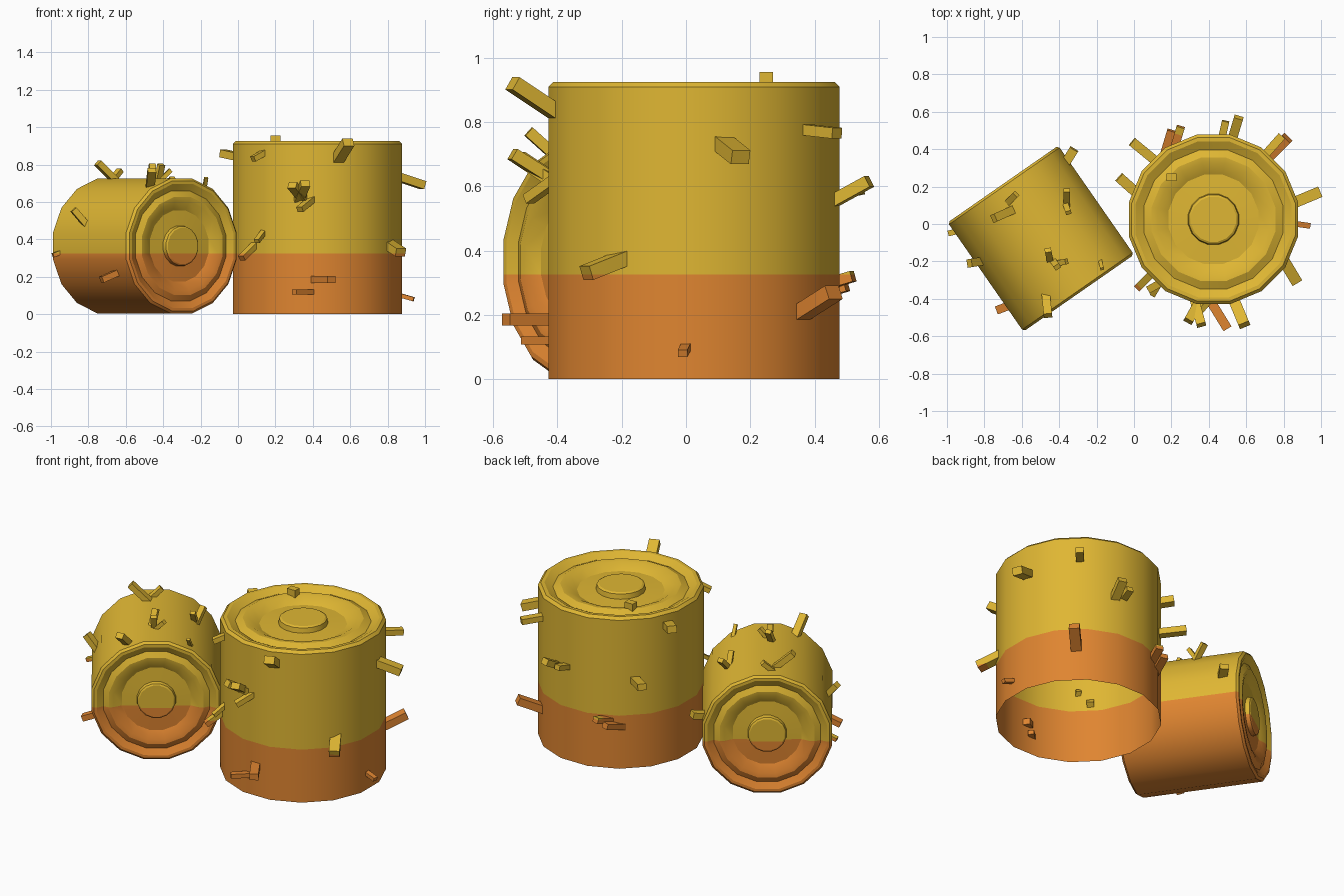
import bpy, bmesh, math
from mathutils import Vector, Matrix

if "Cube" in bpy.data.objects:
    bpy.data.objects.remove(bpy.data.objects["Cube"])

SPLIT = 0.325   # height where the orange base meets the yellow top
SIDES = 16


def material(name, rgb):
    m = bpy.data.materials.new(name)
    m.diffuse_color = (*rgb, 1)
    m.use_nodes = True
    m.node_tree.nodes["Principled BSDF"].inputs["Base Color"].default_value = m.diffuse_color
    return m


yellow = material("straw_yellow", (0.74, 0.47, 0.033))
orange = material("straw_orange", (0.74, 0.235, 0.03))

# End cap relief: radius and depth as fractions of the bale radius
CAP = [(1.0, -0.035), (0.965, 0.0), (0.92, 0.0), (0.82, -0.055), (0.73, -0.012),
       (0.66, -0.02), (0.53, -0.09), (0.30, -0.08), (0.29, -0.015), (0.265, 0.0)]


def finish(bm, name, smooth):
    """Cut the world-space mesh at the colour line and colour by height."""
    bmesh.ops.bisect_plane(bm, geom=bm.verts[:] + bm.edges[:] + bm.faces[:],
                           plane_co=(0, 0, SPLIT), plane_no=(0, 0, 1), dist=1e-5)
    for f in bm.faces:
        f.material_index = 0 if f.calc_center_median().z > SPLIT else 1
    me = bpy.data.meshes.new(name)
    bm.to_mesh(me)
    bm.free()
    me.materials.append(yellow)
    me.materials.append(orange)
    ob = bpy.data.objects.new(name, me)
    bpy.context.collection.objects.link(ob)
    if smooth:
        bpy.context.view_layer.objects.active = ob
        ob.select_set(True)
        bpy.ops.object.shade_smooth_by_angle(angle=math.radians(25))
        ob.select_set(False)
    return ob


def bale(name, radius, length, matrix, both_ends):
    """Faceted roll along local z with a rippled cap on one or both ends."""
    circ = radius / math.cos(math.pi / SIDES)
    top = [(r * circ, length / 2 + d * radius) for r, d in CAP]
    if both_ends:
        profile = [(r, -z) for r, z in reversed(top)] + top
    else:
        profile = [(circ, -length / 2)] + top
    bm = bmesh.new()
    rings = []
    for r, z in profile:
        rings.append([bm.verts.new((r * math.cos(a), r * math.sin(a), z))
                      for a in [(i + 0.5) * math.tau / SIDES for i in range(SIDES)]])
    for lo, hi in zip(rings, rings[1:]):
        for i in range(SIDES):
            j = (i + 1) % SIDES
            bm.faces.new((lo[i], lo[j], hi[j], hi[i]))
    bm.faces.new(rings[-1])
    if both_ends:
        bm.faces.new(rings[0][::-1])
    bmesh.ops.transform(bm, matrix=matrix, verts=bm.verts[:])
    return finish(bm, name, True)


def straws(name, rows):
    """Loose stalks: boxes from a root inside the bale to a tip outside."""
    bm = bmesh.new()
    for *p, w in rows:
        root, tip = Vector(p[:3]), Vector(p[3:])
        d = (tip - root).normalized()
        root = root - d * 0.03
        mat = (Matrix.Translation((root + tip) / 2)
               @ d.to_track_quat('Z', 'Y').to_matrix().to_4x4()
               @ Matrix.Diagonal((w, w * 0.75, (tip - root).length, 1)))
        bmesh.ops.create_cube(bm, size=1, matrix=mat)
    return finish(bm, name, False)


# Standing bale, open underneath
bale("standing_bale", 0.453, 0.925, Matrix.Translation((0.425, 0.025, 0.4625)), False)

# Lying bale, axis turned in the ground plane
axis = Vector((0.57, -0.82, 0)).normalized()
side = Vector((0, 0, 1)).cross(axis)
rot = Matrix((side, Vector((0, 0, 1)), -axis)).transposed().to_4x4()
bale("lying_bale", 0.36, 0.71,
     Matrix.Translation((-0.498, -0.078, 0.365)) @ rot, True)

# Stalks on the standing bale: root, tip, width
straws("standing_bale_straws", [
    (.54, -.42, .84, .59, -.54, .92, .06), (.87, .12, .73, .99, .17, .69, .06),
    (.71, .35, .20, .82, .46, .27, .06), (.71, .38, .775, .79, .47, .765, .045),
    (.53, .47, .56, .56, .57, .615, .05), (.47, .46, .57, .49, .55, .59, .04),
    (.22, .42, .29, .25, .52, .32, .045), (.17, .40, .26, .20, .50, .29, .045),
    (.10, .35, .54, -.01, .44, .56, .05), (.01, .17, .84, -.08, .25, .86, .055),
    (.87, .0, .10, .94, -.01, .08, .03), (.81, -.21, .37, .87, -.31, .33, .06),
    (.42, -.43, .185, .50, -.56, .185, .05), (.39, -.42, .12, .30, -.50, .12, .035)])
straws("standing_bale_front_straws", [
    (.34, -.43, .63, .29, -.52, .69, .05), (.33, -.43, .63, .36, -.54, .70, .05),
    (.39, -.42, .61, .33, -.49, .56, .04), (.15, -.31, .87, .08, -.35, .83, .04),
    (.13, -.33, .43, .10, -.38, .39, .03), (.08, -.28, .36, .02, -.34, .30, .04),
    (.20, .25, .90, .20, .25, .955, .055)])

# Stalks on the lying bale: root, tip, width
straws("lying_bale_straws", [
    (-.37, .32, .44, -.32, .40, .46, .05), (-.36, .12, .66, -.36, .18, .72, .035),
    (-.36, .09, .68, -.35, .06, .73, .03), (-.67, .12, .72, -.63, .16, .77, .035),
    (-.66, .07, .72, -.75, .03, .81, .045), (-.45, -.19, .72, -.46, -.14, .80, .035),
    (-.43, -.20, .71, -.41, -.23, .80, .035), (-.41, -.21, .72, -.36, -.20, .77, .03),
    (-.47, -.39, .68, -.46, -.49, .77, .045), (-.18, -.20, .67, -.17, -.24, .73, .02),
    (-.82, -.20, .49, -.88, -.21, .56, .045), (-.95, -.04, .33, -.99, -.05, .315, .03),
    (-.65, -.43, .22, -.73, -.46, .185, .045)])
